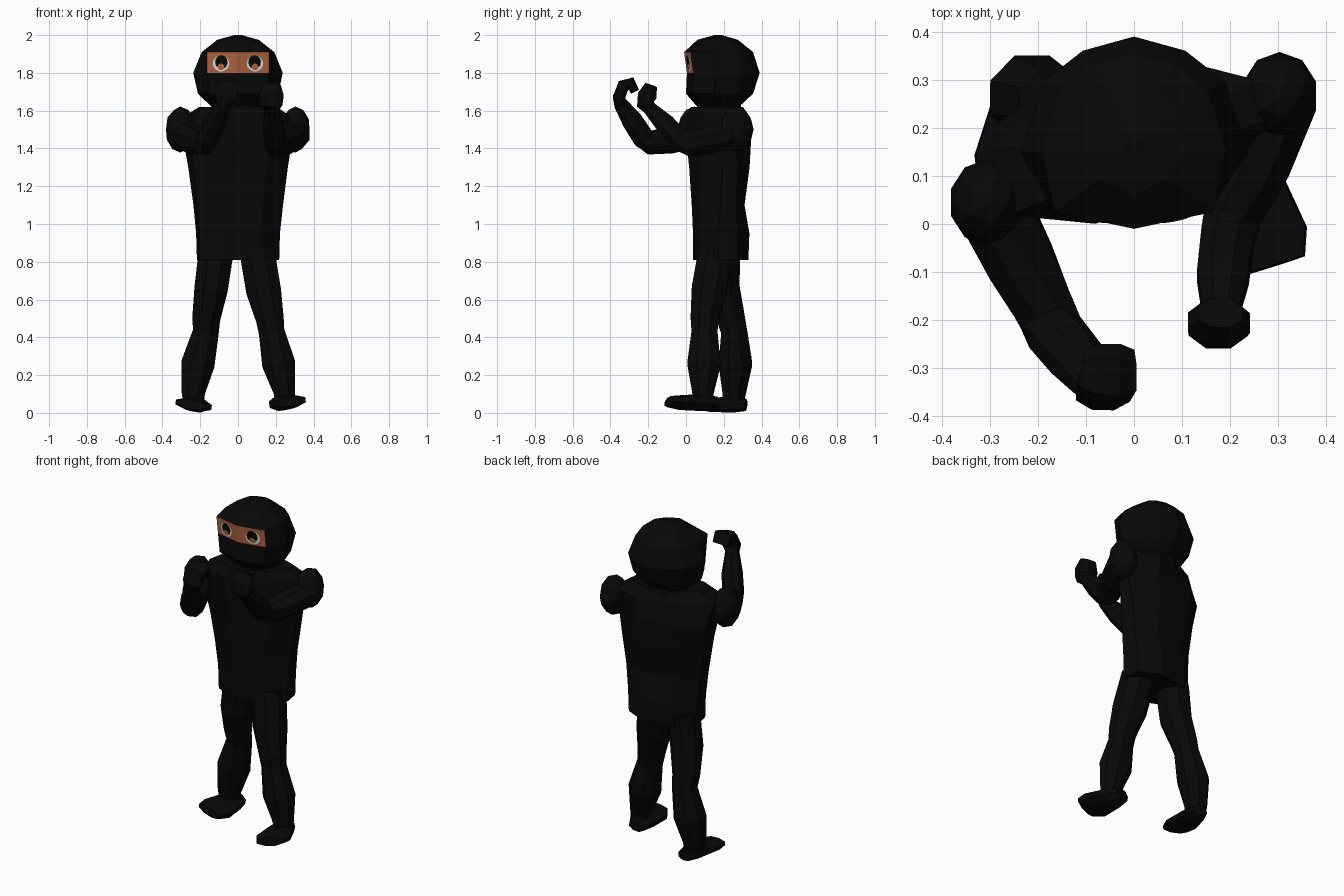
import bpy, bmesh, math
from mathutils import Vector, Matrix

cube = bpy.data.objects.get("Cube")
if cube:
    bpy.data.objects.remove(cube, do_unlink=True)


def material(name, rgb):
    m = bpy.data.materials.new(name)
    m.use_nodes = True
    m.diffuse_color = (*rgb, 1)
    bsdf = m.node_tree.nodes["Principled BSDF"]
    bsdf.inputs["Base Color"].default_value = (*rgb, 1)
    bsdf.inputs["Roughness"].default_value = 0.9
    return m


BLACK = material("black_cloth", (0.0025, 0.0025, 0.0025))
SKIN = material("skin", (0.45, 0.135, 0.05))
WHITE = material("eye_white", (0.75, 0.75, 0.73))


def finish(bm, name, mats):
    bmesh.ops.recalc_face_normals(bm, faces=bm.faces)
    me = bpy.data.meshes.new(name)
    bm.to_mesh(me)
    bm.free()
    for m in mats:
        me.materials.append(m)
    ob = bpy.data.objects.new(name, me)
    bpy.context.collection.objects.link(ob)
    return ob


def loft(name, rings, mats=(BLACK,), paint=None):
    """Skin a stack of equal-sized rings and close both ends."""
    bm = bmesh.new()
    loops = [[bm.verts.new(p) for p in ring] for ring in rings]
    n = len(loops[0])
    for a, b in zip(loops, loops[1:]):
        for i in range(n):
            j = (i + 1) % n
            bm.faces.new((a[i], a[j], b[j], b[i]))
    bm.faces.new(loops[0])
    bm.faces.new(loops[-1])
    if paint:
        for f in bm.faces:
            f.material_index = paint(f.calc_center_median())
    return finish(bm, name, mats)


def limb(name, path, ref, sides=8):
    """Faceted tube along (x, y, z, width[, height]) stations."""
    pts = [Vector(p[:3]) for p in path]
    rings = []
    for i, p in enumerate(path):
        t = (pts[min(i + 1, len(pts) - 1)] - pts[max(i - 1, 0)]).normalized()
        u = t.cross(Vector(ref)).normalized()
        v = u.cross(t)
        w, h = p[3], p[-1]
        angles = [math.tau * (k + 0.5) / sides for k in range(sides)]
        rings.append([pts[i] + u * w * math.cos(a) + v * h * math.sin(a) for a in angles])
    return loft(name, rings)


# Torso: eight-sided sections, with separate twists for the chest and back
def torso_ring(z, hw, front, back, twist, back_twist, cy):
    ring = []
    for x, y in ((-.45, front), (.45, front), (1, .4 * front), (1, .4 * back),
                 (.45, back), (-.45, back), (-1, .4 * back), (-1, .4 * front)):
        a = math.radians(twist if y < 0 else back_twist)
        p = Matrix.Rotation(a, 3, 'Z') @ Vector((x * hw, y, 0))
        ring.append(p + Vector((0, cy, z)))
    return ring


loft("torso", [torso_ring(*s) for s in (
    (.81, .212, -.135, .13, 10, 9, .187),
    (.95, .216, -.135, .135, 10, 9, .187),
    (1.1, .232, -.138, .108, 12, 9, .187),
    (1.3, .258, -.14, .138, 15, 9, .182),
    (1.44, .283, -.137, .16, 18, 6, .172),
    (1.56, .295, -.13, .145, 20, 14, .168),
    (1.62, .2, -.12, .115, 20, 14, .168))])
limb("neck", [(0, .175, 1.58, .13), (0, .175, 1.68, .12)], (0, 1, 0))


# Hood: front ridge and two flat front panels, the eye slit painted as skin
def head_ring(z, hw, front, back, corner):
    mid = .18
    half = [(corner, front + .035), (hw, mid - .03), (hw * .8, mid + (back - mid) * .55),
            (hw * .45, mid + (back - mid) * .86)]
    ring = [(0, front)] + half + [(0, back)] + [(-x, y) for x, y in reversed(half)]
    return [(x, y, z) for x, y in ring]


def slit(c):
    return 1 if 1.81 < c.z < 1.9 and c.y < .04 and abs(c.x) < .1 else 0


loft("hooded_head", [head_ring(*s) for s in (
    (1.62, .14, .06, .28, .08),
    (1.69, .212, .0, .355, .15),
    (1.80, .237, .005, .39, .165),
    (1.91, .192, -.01, .355, .165),
    (1.975, .11, .06, .275, .07),
    (2.0, .02, .15, .19, .01))], (BLACK, SKIN), slit)


# Eyes: thin layered discs lying on the slanted front panels
def eye_plate(name, side, mat, cx, cz, rx, rz, lift):
    bm = bmesh.new()
    verts = []
    for k in range(14):
        a = math.tau * k / 14
        x, z = cx + rx * math.cos(a), cz + rz * math.sin(a)
        y = .005 - .015 * (z - 1.8) / .11 + .035 * x / .165
        verts.append(bm.verts.new((side * x, y - lift, z)))
    f = bm.faces.new(verts)
    f.normal_update()
    if f.normal.y > 0:
        f.normal_flip()
    me = bpy.data.meshes.new(name)
    bm.to_mesh(me)
    bm.free()
    me.materials.append(mat)
    bpy.context.collection.objects.link(bpy.data.objects.new(name, me))


for label, side in (("left", 1), ("right", -1)):
    eye_plate(label + "_eye_white", side, WHITE, .09, 1.85, .044, .043, .003)
    eye_plate(label + "_eye_lining", side, BLACK, .088, 1.857, .033, .037, .005)
    eye_plate(label + "_eye_iris", side, SKIN, .09, 1.832, .018, .018, .007)


# Shoulders
def shoulder(name, center):
    bm = bmesh.new()
    bmesh.ops.create_icosphere(bm, subdivisions=2, radius=1)
    bmesh.ops.scale(bm, vec=(.08, .09, .122), verts=bm.verts)
    bmesh.ops.translate(bm, vec=center, verts=bm.verts)
    finish(bm, name, (BLACK,))


shoulder("left_shoulder", (.303, .268, 1.5))
shoulder("right_shoulder", (-.305, .045, 1.5))

# Arms raised in a guard
ARM = (1, 0, 0)
limb("left_arm", [(.31, .27, 1.48, .08), (.255, .13, 1.445, .077), (.205, .02, 1.42, .066),
                  (.195, -.03, 1.44, .06), (.185, -.11, 1.53, .058), (.18, -.19, 1.61, .04)], ARM)
limb("left_fist", [(.18, -.18, 1.6, .035), (.175, -.215, 1.635, .05, .066),
                   (.177, -.205, 1.68, .055, .07), (.18, -.185, 1.735, .035, .05)], ARM)
limb("right_arm", [(-.3, .05, 1.48, .082), (-.235, -.08, 1.445, .077), (-.18, -.19, 1.43, .066),
                   (-.165, -.225, 1.455, .062), (-.12, -.28, 1.54, .06),
                   (-.075, -.345, 1.635, .04)], ARM)
limb("right_fist", [(-.08, -.345, 1.62, .035), (-.065, -.355, 1.67, .035, .062),
                    (-.055, -.33, 1.735, .035, .066), (-.05, -.295, 1.75, .033, .06),
                    (-.05, -.27, 1.7, .025, .055)], ARM)

# Legs in a wide stance, narrowing at each knee
LEG = (0, 1, 0)
limb("left_leg", [(.1, .16, .86, .1), (.135, .122, .65, .1), (.168, .098, .5, .08),
                  (.178, .098, .43, .074), (.215, .095, .26, .095), (.246, .09, .11, .062),
                  (.248, .09, .05, .055)], LEG)
limb("right_leg", [(-.115, .195, .86, .1), (-.142, .195, .66, .096), (-.168, .238, .5, .08),
                   (-.17, .255, .43, .074), (-.212, .262, .26, .096), (-.237, .255, .11, .068),
                   (-.235, .25, .05, .058)], LEG)

# Broad feet, each rolled slightly towards its inner edge
limb("left_foot", [(.222, .165, .05, .05, .035), (.236, .09, .055, .078, .045),
                   (.262, -.03, .055, .108, .036), (.28, -.09, .06, .085, .027)], (-.16, 0, 1))
limb("right_foot", [(-.213, .318, .042, .052, .032), (-.222, .25, .044, .078, .042),
                    (-.235, .13, .043, .105, .034), (-.248, .065, .046, .085, .026)], (.16, 0, 1))
